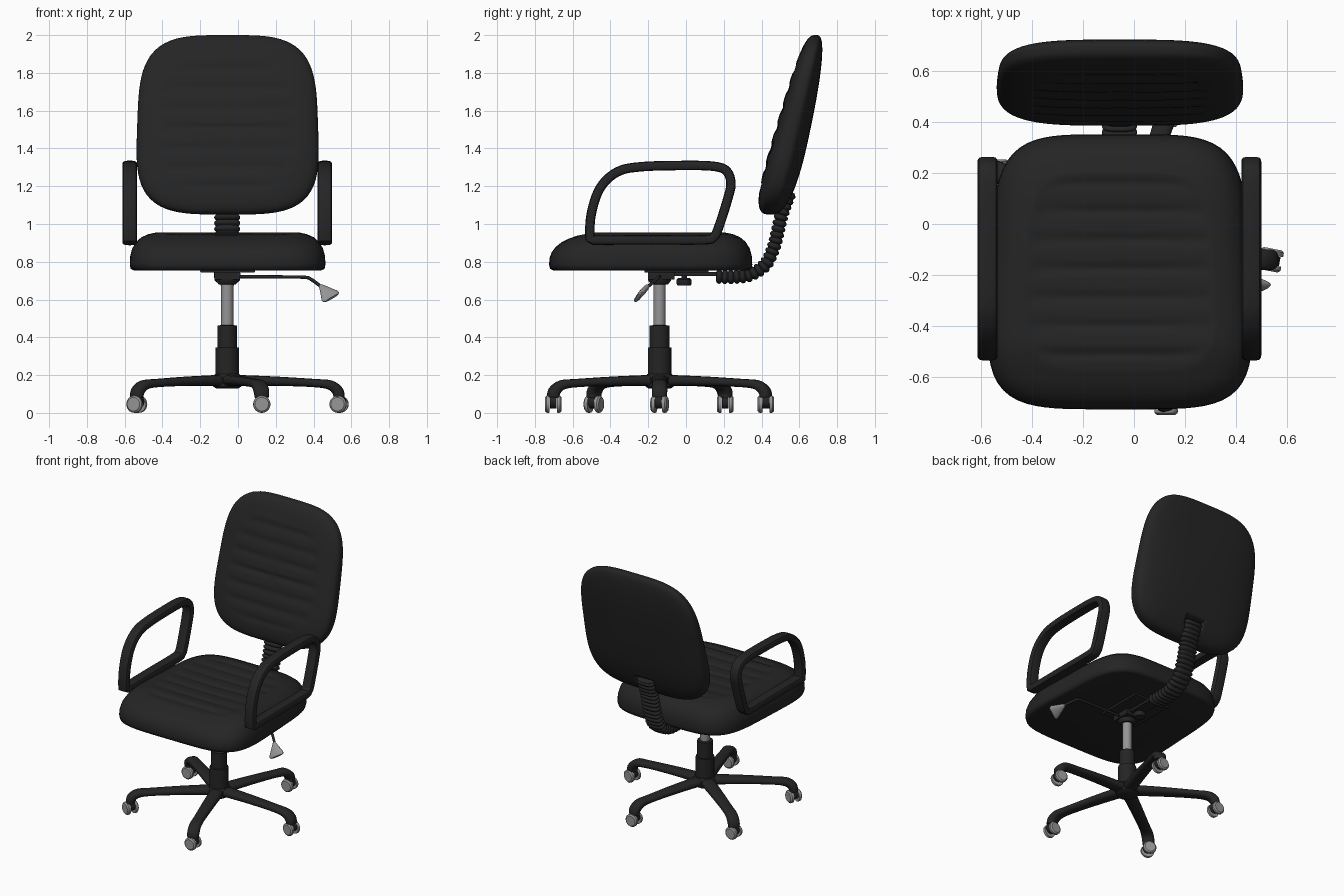
import bpy, bmesh, math
from mathutils import Vector, Matrix

if "Cube" in bpy.data.objects:
    bpy.data.objects.remove(bpy.data.objects["Cube"])

CX, CY = -0.057, -0.14          # column axis


def material(name, r, g, b):
    m = bpy.data.materials.new(name)
    m.diffuse_color = (r, g, b, 1)
    m.use_nodes = True
    m.node_tree.nodes["Principled BSDF"].inputs["Base Color"].default_value = m.diffuse_color
    return m


BLACK = material("black", 0.018, 0.018, 0.018)
GREY = material("grey", 0.30, 0.30, 0.30)


def loft(name, rings, mat, closed=False, angle=40, matrix=None):
    """Skin a list of rings of points; cap the ends unless closed."""
    bm = bmesh.new()
    vs = [[bm.verts.new(p) for p in r] for r in rings]
    n = len(vs[0])
    for i in range(len(vs) if closed else len(vs) - 1):
        a, b = vs[i], vs[(i + 1) % len(vs)]
        for j in range(n):
            k = (j + 1) % n
            bm.faces.new((a[j], a[k], b[k], b[j]))
    if not closed:
        bm.faces.new(vs[0])
        bm.faces.new(vs[-1])
    bmesh.ops.recalc_face_normals(bm, faces=bm.faces)
    if matrix:
        bm.transform(matrix)
    me = bpy.data.meshes.new(name)
    bm.to_mesh(me)
    bm.free()
    me.shade_smooth()
    me.set_sharp_from_angle(angle=math.radians(angle))
    me.materials.append(mat)
    ob = bpy.data.objects.new(name, me)
    bpy.context.collection.objects.link(ob)
    return ob


def smooth_path(pts, steps, closed=False):
    """Catmull-Rom resampling of any-dimension points."""
    pts = [Vector(p) for p in pts]
    n, out = len(pts), []
    get = (lambda i: pts[i % n]) if closed else (lambda i: pts[min(max(i, 0), n - 1)])
    for i in range(n if closed else n - 1):
        a, b, c, d = (get(i + k) for k in (-1, 0, 1, 2))
        for s in range(steps):
            t = s / steps
            out.append(0.5 * (2 * b + (c - a) * t + (2 * a - 5 * b + 4 * c - d) * t * t
                              + (3 * b - a - 3 * c + d) * t ** 3))
    return out if closed else out + [pts[-1]]


def sweep(name, path, sizes, side, mat, closed=False, power=2.0, seg=16, angle=40, matrix=None):
    """Sweep a superellipse (half width along side, half thickness) on a path."""
    n, side, rings = len(path), Vector(side).normalized(), []
    for i, p in enumerate(path):
        prev = path[i - 1] if closed or i else p
        nxt = path[(i + 1) % n] if closed else path[min(i + 1, n - 1)]
        nor = (nxt - prev).normalized().cross(side).normalized()
        w, h = sizes[i]
        ring = []
        for j in range(seg):
            a = math.tau * (j + 0.5) / seg
            c, s = math.cos(a), math.sin(a)
            r = (abs(c) ** power + abs(s) ** power) ** (-1 / power)
            ring.append(p + side * (w * c * r) + nor * (h * s * r))
        rings.append(ring)
    return loft(name, rings, mat, closed, angle, matrix)


def lathe(name, profile, mat, matrix, seg=28):
    rings = [[(r * math.cos(math.tau * j / seg), r * math.sin(math.tau * j / seg), z)
              for j in range(seg)] for r, z in profile]
    return loft(name, rings, mat, matrix=matrix)


def outline(n, seg=112):
    for j in range(seg):
        a = math.tau * j / seg
        c, s = math.cos(a), math.sin(a)
        r = (abs(c) ** n + abs(s) ** n) ** (-1 / n)
        yield c * r, s * r


def ridge(v, start, step):
    return (0.5 + 0.5 * math.cos(math.tau * (v - start) / step)) ** 3


# Seat cushion with stitched cross grooves
prof = [(0.96, 0.755), (0.99, 0.762), (1, 0.785), (0.995, 0.83), (0.975, 0.87), (0.935, 0.905),
        (0.88, 0.93), (0.81, 0.946), (0.74, 0.954)]
prof += [(0.72 * (1 - i / 36) + 0.005, 0.956 - 0.008 * i / 36) for i in range(37)]
rings = []
for s, z in prof:
    ring = []
    for u, v in outline(4.6):
        x = -0.055 + 0.525 * s * u * (1 - 0.05 * (v + 0.6))
        y = -0.187 + 0.538 * s * v
        zz = z - 0.045 * max(0, -y - 0.48) / 0.24 * max(0, z - 0.79) / 0.17
        if z > 0.94:
            mask = max(0, min(1, (0.72 - s) / 0.08)) * (s < 0.73)
            zz -= 0.009 * mask * ridge(y, 0.05, 0.112)
        ring.append((x, y, zz))
    rings.append(ring)
loft("seat", rings, BLACK, angle=60)

# Backrest: leaning lens-shaped cushion, grooved on the front
rings = []
N = 36
front = [math.sin(math.pi / 2 * i / N) for i in range(N + 1)]
levels = [(max(s, 0.005), 1) for s in front] + [(max(s, 0.005), -1) for s in front[-2::-1]]
for s, sign in levels:
    ring = []
    for u, v in outline(3.7):
        z = 1.525 + 0.475 * s * v
        x = -0.055 + 0.482 * s * u * (1 - 0.035 * (v + 0.2))
        mid = 0.49 + 0.25 * (z - 1.2)
        h = 0.107 - 0.045 * (z - 1.2)
        p = 2.6 if sign > 0 else 3.4
        w = h * max(0, 1 - s ** p) ** (1 / p) * sign
        if sign < 0:
            w += 0.009 * max(0, min(1, (0.75 - s) / 0.08)) * ridge(z, 1.3, 0.105)
        ring.append((x, mid + w, z))
    rings.append(ring)
back = loft("backrest", rings, BLACK, angle=60)

# Socket cut in the back of the backrest for the bellows
cut = sweep("socket_cutter", [Vector((CX, 0.62, 0.9)), Vector((CX, 0.62, 1.19))],
            [(0.08, 0.10)] * 2, (1, 0, 0), BLACK, power=12)
cut.hide_render = True
cut.hide_viewport = True
mod = back.modifiers.new("socket", 'BOOLEAN')
mod.operation, mod.solver, mod.object = 'DIFFERENCE', 'EXACT', cut

# Ribbed bellows over the back support
path = smooth_path([(CX, 0.16, 0.722), (CX, 0.25, 0.72), (CX, 0.34, 0.733), (CX, 0.42, 0.785),
                    (CX, 0.465, 0.88), (CX, 0.49, 0.98), (CX, 0.51, 1.06), (CX, 0.55, 1.17)], 26)
sizes, dist = [], 0
for i, p in enumerate(path):
    dist += (p - path[i - 1]).length if i else 0
    k = abs(math.sin(math.pi * dist / 0.031)) ** 0.7
    sizes.append((0.055 + 0.014 * k, 0.025 + 0.013 * k))
sweep("bellows", path, sizes, (1, 0, 0), BLACK, power=3, seg=20)

# Armrest loops
arm = [(-0.506, 0.918), (-0.502, 1.05), (-0.455, 1.19), (-0.365, 1.275), (-0.24, 1.303), (0, 1.31),
       (0.15, 1.305), (0.215, 1.28), (0.238, 1.215), (0.22, 1.13), (0.172, 0.98), (0.145, 0.93),
       (0.09, 0.916), (-0.2, 0.916), (-0.47, 0.915)]
for name, x in (("armrest_left", -0.573), ("armrest_right", 0.459)):
    path = smooth_path([(x, y, z) for y, z in arm], 6, True)
    sweep(name, path, [(0.039, 0.025)] * len(path), (1, 0, 0), BLACK, True, power=4, seg=20)

# Column, gas lift and hub
base = Matrix.Translation((CX, CY, 0))
lathe("hub", [(0.06, 0.13), (0.075, 0.14), (0.08, 0.185), (0.065, 0.205)], BLACK, base)
lathe("column", [(0.062, 0.15), (0.062, 0.345), (0.052, 0.347), (0.052, 0.462), (0.03, 0.465)], BLACK, base)
lathe("gas_lift", [(0.032, 0.45), (0.032, 0.70)], GREY, base)
lathe("lift_collar", [(0.045, 0.68), (0.06, 0.70), (0.06, 0.76)], BLACK, base)


# Mechanism under the seat
def box(name, lo, hi):
    x = (lo[0] + hi[0]) / 2
    z = (lo[2] + hi[2]) / 2
    sweep(name, [Vector((x, lo[1], z)), Vector((x, hi[1], z))],
          [((hi[0] - lo[0]) / 2, (hi[2] - lo[2]) / 2)] * 2, (1, 0, 0), BLACK, power=20, seg=12)


box("mechanism", (-0.125, -0.20, 0.705), (0.012, -0.06, 0.76))
box("mount_plate", (-0.20, -0.22, 0.742), (0.09, 0.12, 0.76))
box("support_bar", (-0.10, -0.10, 0.725), (-0.015, 0.20, 0.745))
lathe("tension_knob", [(0.035, 0), (0.04, 0.01), (0.04, 0.03), (0.03, 0.04)], BLACK,
      Matrix.Translation((CX, -0.01, 0.675)))
lathe("knob_stem", [(0.015, 0.70), (0.015, 0.75)], BLACK, Matrix.Translation((CX, -0.01, 0)))

# Height lever and its paddle
path = smooth_path([(-0.04, -0.14, 0.722), (0.2, -0.14, 0.72), (0.35, -0.142, 0.718),
                    (0.39, -0.158, 0.705), (0.45, -0.212, 0.66)], 6)
sweep("lever", path, [(0.009, 0.009)] * len(path), (0, 0.7, -0.7), BLACK, seg=10)
a, b = Vector((0.438, -0.202, 0.672)), Vector((0.497, -0.258, 0.608))
shape = [(0, 0.010, 0.010), (0.15, 0.018, 0.014), (0.5, 0.036, 0.016), (0.8, 0.052, 0.014),
         (0.93, 0.052, 0.012), (1, 0.042, 0.008)]
sweep("lever_paddle", [a.lerp(b, t) for t, w, h in shape], [(w, h) for t, w, h in shape],
      (0.85, 0.35, 0.49), GREY, power=2.5)

# Five legs, each with a twin-wheel caster
axes = [-11, 0, 0, -24, 0]       # caster swivel in degrees
for i in range(5):
    ang = math.tau * i / 5
    rot = base @ Matrix.Rotation(ang, 4, 'Z')
    prof = smooth_path([(0.03, 0.172, 0.046, 0.030), (0.25, 0.168, 0.042, 0.025),
                        (0.46, 0.158, 0.038, 0.022), (0.545, 0.147, 0.040, 0.026),
                        (0.585, 0.115, 0.041, 0.030), (0.592, 0.082, 0.038, 0.030)], 5)
    sweep(f"leg_{i + 1}", [Vector((p[0], 0, p[1])) for p in prof], [(p[2], p[3]) for p in prof],
          (0, 1, 0), BLACK, power=2.8, matrix=rot)
    pos = rot @ Vector((0.592, 0, 0.046))
    swivel = Matrix.Translation(pos) @ Matrix.Rotation(math.radians(axes[i]), 4, 'Z') \
        @ Matrix.Rotation(math.pi / 2, 4, 'X')
    lathe(f"caster_body_{i + 1}", [(0.036, -0.018), (0.036, 0.018)], BLACK,
          swivel @ Matrix.Translation((0, 0.014, 0)), 20)
    for k, side in (("a", 1), ("b", -1)):
        lathe(f"wheel_{i + 1}{k}", [(0.044, 0.019 * side), (0.046, 0.024 * side),
                                    (0.045, 0.036 * side), (0.036, 0.044 * side)], GREY, swivel, 24)
